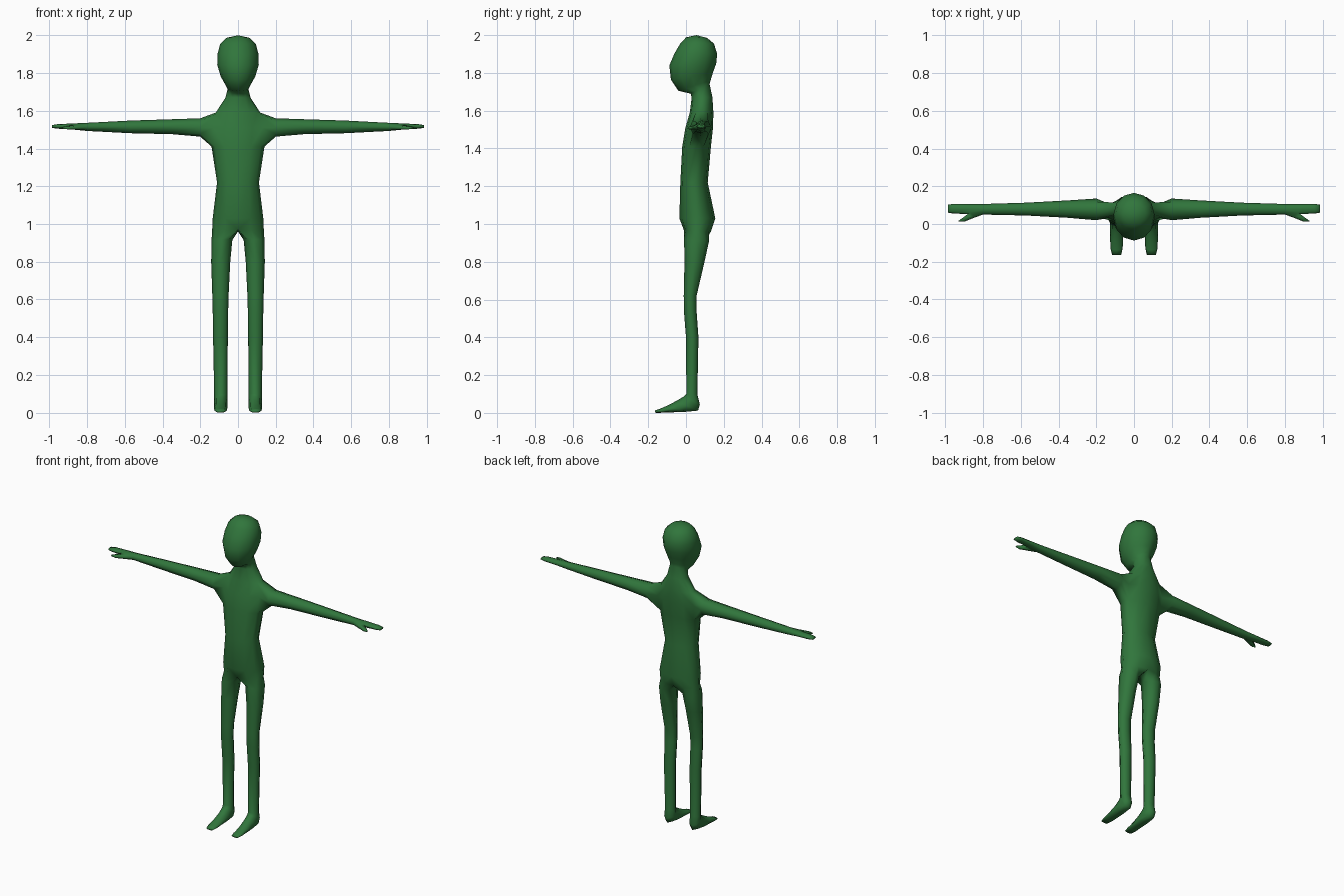
import bpy, bmesh, math
from mathutils import Vector

if "Cube" in bpy.data.objects:
    bpy.data.objects.remove(bpy.data.objects["Cube"])

bm = bmesh.new()


def skin(a, b, closed=True):
    """Quads between two rings; returns the faces in ring order."""
    n = len(a)
    return [bm.faces.new((a[i], a[(i + 1) % n], b[(i + 1) % n], b[i]))
            for i in range(n if closed else n - 1)]


def torso_ring(w, yf, yb, zf, zb):
    """Half ring from front centre to back centre."""
    out = []
    for i in range(7):
        t = math.radians(-90 + 30 * i)
        s = (math.sin(t) + 1) / 2
        x = 0 if i in (0, 6) else w * math.cos(t)
        out.append(bm.verts.new((x, yf + (yb - yf) * s, zf + (zb - zf) * s)))
    return out


def leg_ring(x0, x1, yf, yb, zf, zb):
    out = []
    for i in range(8):
        t = math.radians((i - 3) * 45)
        s = (math.sin(t) + 1) / 2
        x = (x0 + x1) / 2 + (x1 - x0) / 2 * math.cos(t)
        out.append(bm.verts.new((x, yf + (yb - yf) * s, zf + (zb - zf) * s)))
    return out


def arm_ring(x, yf, yb, z0, z1):
    out = []
    for i in range(8):
        t = math.radians(225 + 45 * i)
        out.append(bm.verts.new((x, (yf + yb) / 2 + (yb - yf) / 2 * math.cos(t),
                                 (z0 + z1) / 2 + (z1 - z0) / 2 * math.sin(t))))
    return out


# Torso, neck and head: half width, front y, back y, front z, back z
trunk = [torso_ring(*r) for r in (
    (.137, -.012, .132, .97, .96),
    (.134, -.035, .155, 1.03, 1.03),
    (.111, -.030, .115, 1.22, 1.22),
    (.140, -.020, .132, 1.41, 1.41),
    (.150, -.003, .143, 1.51, 1.51),
    (.118, .020, .145, 1.59, 1.59),
    (.066, .030, .140, 1.67, 1.67),
    (.055, .025, .125, 1.69, 1.74),
    (.064, -.040, .130, 1.705, 1.76),
    (.092, -.080, .142, 1.765, 1.80),
    (.110, -.088, .160, 1.84, 1.85),
    (.108, -.060, .165, 1.905, 1.90),
    (.094, -.030, .148, 1.955, 1.955),
    (.060, .000, .112, 1.988, 1.985))]
bands = [skin(a, b, False) for a, b in zip(trunk, trunk[1:])]
crown = bm.verts.new((0, .055, 2.0))
for a, b in zip(trunk[-1], trunk[-1][1:]):
    bm.faces.new((a, b, crown))

# Arm, grown from an opening in the side of the chest
bmesh.ops.delete(bm, geom=bands[3][2:4] + bands[4][2:4], context='FACES_ONLY')
lo, mid, hi = trunk[3:6]
mid_side = mid[3]
ring = [lo[2], lo[3], lo[4], mid[4], hi[4], hi[3], hi[2], mid[2]]
bm.verts.remove(mid_side)
arm_bands = []
for r in ((.20, .020, .135, 1.463, 1.560),
          (.35, .033, .125, 1.476, 1.555),
          (.57, .045, .113, 1.481, 1.548),
          (.80, .050, .106, 1.493, 1.536),
          (.87, .053, .106, 1.500, 1.533),
          (.955, .055, .107, 1.505, 1.529),
          (.985, .060, .102, 1.509, 1.524)):
    nxt = arm_ring(*r)
    arm_bands.append(skin(ring, nxt))
    ring = nxt
bm.faces.new(ring)

# Thumb, pulled out of the front of the palm
faces = arm_bands[4][6:8]
for move, scale in (((.035, -.018, -.004), .72), ((.045, -.024, -.003), .6)):
    geom = bmesh.ops.extrude_face_region(bm, geom=faces)['geom']
    bmesh.ops.delete(bm, geom=faces, context='FACES_ONLY')
    verts = [g for g in geom if isinstance(g, bmesh.types.BMVert)]
    faces = [g for g in geom if isinstance(g, bmesh.types.BMFace)]
    c = sum((v.co for v in verts), Vector()) / len(verts)
    for v in verts:
        v.co = c + (v.co - c) * scale + Vector(move)

# Leg and foot: inner x, outer x, front y, back y, front z, back z
crotch = bm.verts.new((0, .055, .965))
ring = trunk[0] + [crotch]
for r in ((.030, .140, -.010, .122, .92, .91),
          (.041, .142, -.008, .098, .80, .80),
          (.050, .136, -.012, .056, .62, .62),
          (.052, .134, -.011, .056, .54, .54),
          (.054, .132, .000, .066, .40, .40),
          (.056, .126, .002, .060, .10, .10),
          (.056, .126, -.010, .073, .088, .045),
          (.056, .126, -.050, .064, .064, .012),
          (.057, .127, -.100, .000, .038, .006),
          (.060, .125, -.138, -.120, .022, .001),
          (.068, .116, -.165, -.162, .013, .000)):
    nxt = leg_ring(*r)
    skin(ring, nxt)
    ring = nxt
bm.faces.new(ring)

bmesh.ops.recalc_face_normals(bm, faces=bm.faces[:])

# An open half can be flipped: make sure the crown faces up
bm.normal_update()
if sum(f.normal.z for f in crown.link_faces) < 0:
    bmesh.ops.reverse_faces(bm, faces=bm.faces[:])

mesh = bpy.data.meshes.new("body")
bm.to_mesh(mesh)
bm.free()
green = bpy.data.materials.new("green skin")
green.diffuse_color = (.03, .18, .045, 1)
green.use_nodes = True
green.node_tree.nodes["Principled BSDF"].inputs["Base Color"].default_value = green.diffuse_color
mesh.materials.append(green)
body = bpy.data.objects.new("body", mesh)
bpy.context.collection.objects.link(body)

# Mirror to the other side, smooth all over
mirror = body.modifiers.new("mirror", 'MIRROR')
mirror.use_clip = True
mirror.merge_threshold = .0005
for p in mesh.polygons:
    p.use_smooth = True
